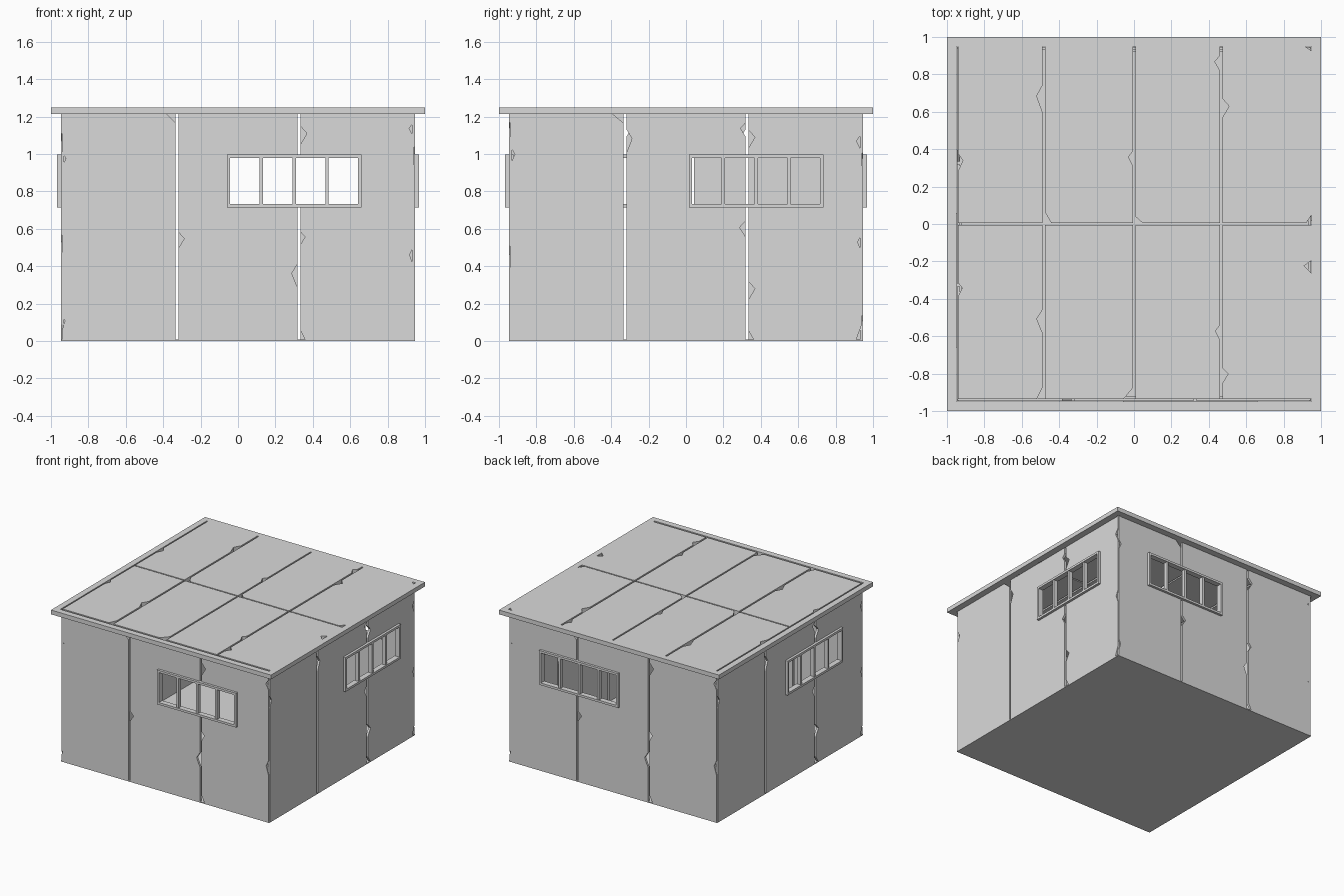
import bpy, bmesh, math
from mathutils import Matrix, Vector

cube = bpy.data.objects.get("Cube")
if cube:
    bpy.data.objects.remove(cube)

grey = bpy.data.materials.new("light_grey_concrete")
grey.use_nodes = True
grey.diffuse_color = (0.7, 0.7, 0.7, 1)
grey.node_tree.nodes["Principled BSDF"].inputs["Base Color"].default_value = (0.7, 0.7, 0.7, 1)

TOP, EAVE, WALL, HALF = 1.25, 1.215, 0.947, 0.94
SILL, HEAD = 0.715, 0.997
THICK, GAP, JOINT = 0.018, 0.008, 0.325


def finish(name, bm):
    bmesh.ops.recalc_face_normals(bm, faces=bm.faces)
    mesh = bpy.data.meshes.new(name)
    bm.to_mesh(mesh)
    bm.free()
    mesh.materials.append(grey)
    bpy.context.collection.objects.link(bpy.data.objects.new(name, mesh))


def add_box(bm, low, high, matrix=Matrix()):
    low, high = Vector(low), Vector(high)
    place = Matrix.Translation((low + high) / 2) @ Matrix.Diagonal((*(high - low), 1))
    bmesh.ops.create_cube(bm, size=1, matrix=matrix @ place)


def edge(u, inward, v0, v1, chips, notch):
    """Points going up one panel edge, broken by chips and a window notch."""
    pts = [(u, v0)]
    end = [(u, v1)]
    cuts = [(c, h, d) for c, h, d in chips]
    if notch is not None:
        cuts.append(((SILL + HEAD) / 2, None, notch))
    for c, h, d in sorted(cuts, key=lambda cut: cut[0]):
        if h is None:
            s, t = SILL + 0.01, HEAD - 0.01
            pts += [(u, s), (d, s), (d, t), (u, t)]
        elif c <= v0:
            pts = [(u + inward * d, v0), (u, v0 + h)]
        elif c >= v1:
            end = [(u, v1 - h), (u + inward * d, v1)]
        else:
            pts += [(u, c - h), (u + inward * d, c + h * 0.2), (u, c + h)]
    return pts + end


def panel(name, u0, u1, v0, v1, left, right, matrix, thick, notch_l=None, notch_r=None):
    outline = edge(u0, 1, v0, v1, left, notch_l)
    outline += reversed(edge(u1, -1, v0, v1, right, notch_r))
    bm = bmesh.new()
    face = bm.faces.new([bm.verts.new((u, 0, v)) for u, v in outline])
    new = bmesh.ops.extrude_face_region(bm, geom=[face])["geom"]
    moved = [g for g in new if isinstance(g, bmesh.types.BMVert)]
    bmesh.ops.translate(bm, verts=moved, vec=(0, thick, 0))
    bmesh.ops.transform(bm, matrix=matrix, verts=bm.verts)
    finish(name, bm)


def window(name, w0, w1, matrix):
    bm = bmesh.new()
    bar, out, inn = 0.018, -0.02, THICK + 0.006
    for z in (SILL, HEAD - bar):
        add_box(bm, (w0, out, z), (w1, inn, z + bar), matrix)
    for u in (w0, w1 - bar):
        add_box(bm, (u, out, SILL + bar), (u + bar, inn, HEAD - bar), matrix)
    for i in range(1, 4):
        u = w0 + (w1 - w0 - bar) * i / 4
        add_box(bm, (u, out + 0.005, SILL + bar), (u + bar, inn - 0.005, HEAD - bar), matrix)
    finish(name, bm)


# Chips (position, half length, depth) on the left and right edge of each panel
chips_a = [
    ([(0.1, 0.04, 0.015), (0.97, 0.035, 0.02)], [(EAVE, 0.05, 0.05)]),
    ([(0.54, 0.04, 0.03)], [(0.35, 0.06, 0.03)]),
    ([(0, 0.05, 0.025), (0.55, 0.035, 0.025), (1.1, 0.05, 0.035)],
     [(0.45, 0.06, 0.022), (1.13, 0.04, 0.025)]),
]
chips_b = [
    ([(0.99, 0.05, 0.025)], [(EAVE, 0.05, 0.06)]),
    ([(1.07, 0.06, 0.028)], [(0.6, 0.04, 0.03), (1.13, 0.035, 0.025)]),
    ([(0, 0.05, 0.028), (0.27, 0.05, 0.035), (1.08, 0.05, 0.035)],
     [(0, 0.08, 0.03), (0.52, 0.05, 0.022), (1.06, 0.05, 0.028)]),
]

# Four walls of three panels, each with one window across a joint
walls = [
    ("front", 0, -0.06, 0.66, chips_a),
    ("left", 90, 0.015, 0.735, chips_b),
    ("back", 180, -0.66, 0.06, chips_a),
    ("right", 270, -0.06, 0.66, chips_b),
]
spans = [(-HALF, -JOINT - GAP), (-JOINT + GAP, JOINT - GAP), (JOINT + GAP, HALF)]
for side, angle, w0, w1, chips in walls:
    matrix = Matrix.Rotation(math.radians(angle), 4, "Z") @ Matrix.Translation((0, -WALL, 0))
    for i, (u0, u1) in enumerate(spans):
        notch_l = w1 - 0.01 if u0 < w1 < u1 else None
        notch_r = w0 + 0.01 if u0 < w0 < u1 else None
        panel(f"{side}_wall_panel_{i + 1}", u0, u1, 0.008, EAVE,
              [(c if c else 0.008, h, d) for c, h, d in chips[i][0]],
              [(c if c else 0.008, h, d) for c, h, d in chips[i][1]],
              matrix, THICK, notch_l, notch_r)
    window(f"{side}_window_frame", w0, w1, matrix)

# Floor plate
bm = bmesh.new()
add_box(bm, (-WALL, -WALL, 0), (WALL, WALL, 0.008))
finish("floor", bm)

# Roof rim around the panels
bm = bmesh.new()
IN = 0.95
for s in (-1, 1):
    a, b = sorted((s, s * IN))
    add_box(bm, (-1, a, EAVE), (1, b, TOP))
    add_box(bm, (a, -IN, EAVE), (b, IN, TOP))
finish("roof_rim", bm)

# Roof panels in two rows of four
columns = [(-0.94, -0.49), (-0.477, -0.005), (0.007, 0.46), (0.473, IN)]
rows = [("front", -0.935, -0.005), ("back", 0.005, IN)]
roof_chips = {
    ("front", 0): ([(-0.35, 0.035, 0.022)], [(-0.935, 0.06, 0.03), (-0.52, 0.06, 0.03)]),
    ("front", 1): ([], [(-0.935, 0.06, 0.05)]),
    ("front", 2): ([], [(-0.58, 0.04, 0.025)]),
    ("front", 3): ([(-0.81, 0.04, 0.03)], [(-0.23, 0.035, 0.04)]),
    ("back", 0): ([(0.33, 0.045, 0.025)], [(0.67, 0.07, 0.03)]),
    ("back", 1): ([(0.005, 0.06, 0.035)], [(0.35, 0.04, 0.025)]),
    ("back", 2): ([(0.005, 0.035, 0.04)], [(0.86, 0.04, 0.028)]),
    ("back", 3): ([(0.62, 0.05, 0.035)], [(0.005, 0.045, 0.03), (IN, 0.025, 0.035)]),
}
flat = Matrix(((1, 0, 0, 0), (0, 0, 1, 0), (0, -1, 0, TOP), (0, 0, 0, 1)))
for row, v0, v1 in rows:
    for i, (u0, u1) in enumerate(columns):
        left, right = roof_chips[row, i]
        panel(f"{row}_roof_panel_{i + 1}", u0, u1, v0, v1, left, right, flat, TOP - EAVE)
